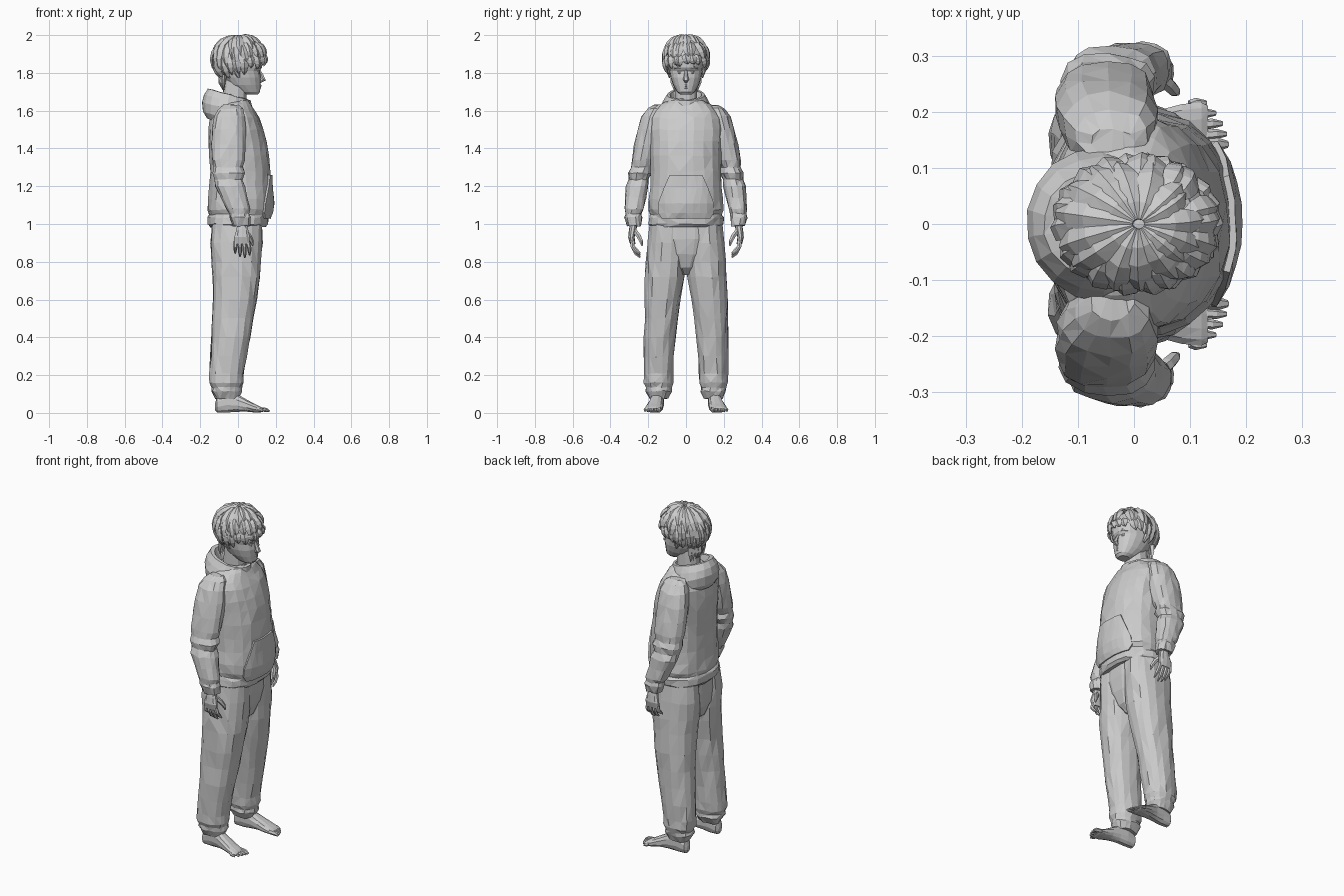
import bpy, bmesh, math, random
from mathutils import Vector
from mathutils.bvhtree import BVHTree

random.seed(4)
if "Cube" in bpy.data.objects:
    bpy.data.objects.remove(bpy.data.objects["Cube"])

grey = bpy.data.materials.new("light_grey")
grey.use_nodes = True
grey.diffuse_color = (0.6, 0.6, 0.6, 1)
bsdf = next(n for n in grey.node_tree.nodes if n.type == "BSDF_PRINCIPLED")
bsdf.inputs["Base Color"].default_value = grey.diffuse_color
bsdf.inputs["Roughness"].default_value = 0.8


def finish(bm, name):
    """Turn a bmesh into a flat-shaded, triangulated object."""
    bmesh.ops.recalc_face_normals(bm, faces=bm.faces)
    bmesh.ops.triangulate(bm, faces=bm.faces)
    mesh = bpy.data.meshes.new(name)
    bm.to_mesh(mesh)
    mesh.materials.append(grey)
    obj = bpy.data.objects.new(name, mesh)
    bpy.context.collection.objects.link(obj)
    return obj


def skin(bm, loops):
    """Bridge successive vertex loops and cap both ends."""
    rings = [[bm.verts.new(p) for p in loop] for loop in loops]
    n = len(rings[0])
    for a, b in zip(rings, rings[1:]):
        for i in range(n):
            j = (i + 1) % n
            bm.faces.new((a[i], a[j], b[j], b[i]))
    bm.faces.new(rings[0])
    bm.faces.new(rings[-1])


def loft(bm, rows, n=16, power=2.3, jitter=0.0, tilt=0.0, along_x=False, side=1):
    """Rows are (height, low, high, y low, y high); four values mean symmetric in y."""
    loops = []
    for row in rows:
        h, a0, a1, y0, y1 = row if len(row) == 5 else (*row[:3], -row[3], row[3])
        loop = []
        for i in range(n):
            t = 2 * math.pi * (i + 0.5) / n
            c, s = math.cos(t), math.sin(t)
            c = math.copysign(abs(c) ** (2 / power), c)
            s = math.copysign(abs(s) ** (2 / power), s)
            a, y = (a0 + a1 + (a1 - a0) * c) / 2, (y0 + y1 + (y1 - y0) * s) / 2
            p = Vector((h, y * side, a)) if along_x else Vector((a, y * side, h + tilt * c * (a1 - a0) / 2))
            loop.append(p + Vector([random.uniform(-jitter, jitter) for _ in range(3)]))
        loops.append(loop)
    skin(bm, loops)


def tube(bm, points, widths, across, flat=1.0, n=6):
    """Tapered tube through points, with its wide axis along 'across'."""
    pts = [Vector(p) for p in points]
    loops = []
    for i, p in enumerate(pts):
        d = (pts[min(i + 1, len(pts) - 1)] - pts[max(i - 1, 0)]).normalized()
        u = (Vector(across) - d * d.dot(Vector(across))).normalized()
        v = d.cross(u) * flat
        loops.append([p + widths[i] * (u * math.cos(k * math.tau / n) + v * math.sin(k * math.tau / n))
                      for k in range(n)])
    skin(bm, loops)


# Hooded top: body with a gathered hem
bm = bmesh.new()
loft(bm, [(.985, -.15, .15, .185), (1.0, -.162, .162, .198), (1.035, -.163, .165, .2),
          (1.05, -.152, .165, .19), (1.075, -.16, .18, .2), (1.13, -.157, .182, .197),
          (1.2, -.152, .175, .192), (1.28, -.15, .17, .188), (1.36, -.152, .164, .188),
          (1.44, -.155, .152, .19), (1.5, -.155, .137, .195), (1.56, -.148, .112, .19),
          (1.6, -.135, .09, .17), (1.635, -.115, .07, .13), (1.66, -.09, .05, .08)],
     n=20, jitter=.004)
torso_tree = BVHTree.FromBMesh(bm)
finish(bm, "sweatshirt_body")

# Front pouch pocket, laid over the body
bm = bmesh.new()
rows = []
for z, w in ((1.03, .125), (1.06, .145), (1.11, .145), (1.19, .115), (1.26, .085)):
    row = []
    for k in range(9):
        y = w * (k / 4 - 1)
        hit = torso_tree.ray_cast(Vector((1, y, z)), Vector((-1, 0, 0)))[0]
        row.append(bm.verts.new(hit + Vector((.006, 0, 0))))
    rows.append(row)
for a, b in zip(rows, rows[1:]):
    for k in range(8):
        bm.faces.new((a[k], a[k + 1], b[k + 1], b[k]))
pocket = finish(bm, "front_pocket")
mod = pocket.modifiers.new("thickness", "SOLIDIFY")
mod.thickness, mod.offset = .012, 0

# Lowered hood around the neck
bm = bmesh.new()
loft(bm, [(1.53, -.165, .04, .11), (1.56, -.188, .06, .13), (1.61, -.192, .072, .137),
          (1.65, -.182, .075, .122), (1.685, -.162, .068, .1), (1.685, -.14, .055, .085),
          (1.65, -.12, .045, .075), (1.6, -.1, .04, .07)], n=18, power=2, jitter=.002, tilt=-.28)
finish(bm, "hood")

# Trousers: hips joining the two legs
bm = bmesh.new()
loft(bm, [(.73, -.06, .05, .03), (.77, -.11, .09, .08), (.84, -.138, .118, .15),
          (.92, -.143, .13, .19), (1.01, -.14, .13, .188)], jitter=.002)
finish(bm, "trouser_hips")

# Head and neck
bm = bmesh.new()
loft(bm, [(1.685, .04, .105, .03), (1.7, 0, .118, .048), (1.735, -.05, .12, .068),
          (1.775, -.08, .122, .082), (1.81, -.1, .116, .088), (1.828, -.11, .128, .09),
          (1.88, -.12, .13, .095), (1.94, -.1, .11, .08), (1.97, -.05, .06, .04)], n=18)
loft(bm, [(1.55, -.09, .05, .07), (1.64, -.085, .045, .06), (1.77, -.075, .05, .058)], n=12)
# nose and lips
tube(bm, [(.112, 0, 1.815), (.126, 0, 1.785), (.134, 0, 1.765), (.115, 0, 1.752)],
     [.007, .011, .016, .008], (0, 1, 0))
for z, w in ((1.732, .009), (1.722, .008)):
    tube(bm, [(.108, -.026, z), (.117, 0, z), (.108, .026, z)], [.002, w, .002], (0, 0, 1), .8)
for s in (-1, 1):
    # brows, eyes and ears
    tube(bm, [(.117, .014 * s, 1.824), (.116, .04 * s, 1.832), (.095, .064 * s, 1.824)],
         [.004, .008, .003], (0, 0, 1))
    tube(bm, [(.113, .018 * s, 1.802), (.11, .036 * s, 1.803), (.095, .055 * s, 1.801)],
         [.002, .008, .002], (0, 0, 1), .6)
    tube(bm, [(0, .09 * s, 1.84), (-.012, .098 * s, 1.815), (.005, .088 * s, 1.775)],
         [.01, .02, .007], (1, 0, 0), .5)
finish(bm, "head")

# Hair: a cap under rows of tapering locks
centre, size = Vector((.008, 0, 1.865)), Vector((.142, .118, .128))


def on_scalp(angle, drop, scale):
    d = Vector((math.sin(drop) * math.cos(angle), math.sin(drop) * math.sin(angle), math.cos(drop)))
    return centre + Vector([a * b for a, b in zip(d, size)]) * scale


bm = bmesh.new()
bmesh.ops.create_icosphere(bm, subdivisions=3, radius=1)
for v in bm.verts:
    v.co = centre + Vector([a * b * .93 for a, b in zip(v.co, size)])
face_side = [v for v in bm.verts if v.co.z < 1.855 and v.co.x > .03 or v.co.z < 1.76]
bmesh.ops.delete(bm, geom=face_side, context="VERTS")
for count, start, trim, width, lift in ((22, 75, 0, .024, .95), (20, 38, 22, .026, .99), (15, 4, 50, .026, 1.02)):
    for k in range(count):
        angle = math.tau * (k + random.uniform(-.25, .25)) / count
        front = math.cos(angle)
        end = 122 - 23 * front - trim + random.uniform(-6, 8)
        swirl = random.uniform(-.05, .25)
        pts, wid = [], []
        for i in range(6):
            f = i / 5
            drop = math.radians(start + (end - start) * f)
            pts.append(on_scalp(angle + swirl * f, drop, lift + .04 * math.sin(f * 2.6)))
            wid.append(width * (.35, .8, 1, .9, .6, .06)[i])
        tube(bm, pts, wid, (-math.sin(angle), math.cos(angle), 0), .5, 4)
# nape locks
for k in range(7):
    y = (k - 3) * .022
    tube(bm, [(-.09 + abs(y) * .3, y, 1.79), (-.095 + abs(y) * .3, y, 1.75), (-.075, y * .9, 1.7)],
         [.018, .016, .001], (0, 1, 0), .6, 4)
finish(bm, "hair")

for side, label in ((1, "left"), (-1, "right")):
    # Sleeve with elbow folds and a gathered cuff
    bm = bmesh.new()
    loft(bm, [(1.63, -.08, .0, .1, .17), (1.61, -.105, .025, .11, .205), (1.57, -.125, .037, .11, .235),
              (1.5, -.138, .042, .12, .258), (1.42, -.14, .042, .14, .275), (1.34, -.137, .036, .162, .29),
              (1.3, -.13, .026, .18, .29), (1.27, -.135, .036, .178, .306), (1.235, -.122, .024, .196, .302),
              (1.2, -.12, .04, .197, .318), (1.14, -.09, .05, .21, .321), (1.08, -.062, .063, .223, .327),
              (1.055, -.045, .06, .236, .32), (1.035, -.045, .068, .234, .325), (.99, -.03, .068, .238, .312)],
         n=14, jitter=.004, side=side)
    finish(bm, label + "_sleeve")

    # Hand with curled fingers and thumb
    bm = bmesh.new()
    loft(bm, [(1.0, -.005, .048, .257, .297), (.97, -.01, .055, .262, .302), (.93, -.022, .065, .272, .306),
              (.895, -.022, .062, .268, .297)], n=10, side=side)
    for k, reach in enumerate((.845, .827, .822, .835)):
        x = -.012 + k * .021
        tube(bm, [(x, .285 * side, .91), (x * 1.15, .283 * side, .88), (x * 1.2, .266 * side, reach + .022),
                  (x * 1.2, .242 * side, reach)], [.012, .0115, .01, .004], (1, 0, 0))
    tube(bm, [(.035, .272 * side, .965), (.06, .25 * side, .935), (.072, .238 * side, .91),
              (.078, .232 * side, .885)], [.014, .013, .011, .004], (1, 0, 0))
    finish(bm, label + "_hand")

    # Trouser leg with a bunched ankle
    bm = bmesh.new()
    loft(bm, [(1.0, -.138, .128, .003, .192), (.9, -.146, .131, .001, .203), (.8, -.14, .122, .001, .212),
              (.72, -.135, .115, .008, .217), (.6, -.134, .1, .03, .22), (.5, -.136, .083, .043, .221),
              (.4, -.14, .064, .055, .222), (.3, -.146, .046, .063, .222), (.21, -.152, .03, .069, .222),
              (.16, -.152, .028, .068, .223), (.135, -.138, .02, .078, .213), (.115, -.143, .02, .076, .212),
              (.075, -.122, .002, .095, .195)], n=16, jitter=.004, side=side)
    finish(bm, label + "_trouser_leg")

    # Bare foot with five toes
    bm = bmesh.new()
    loft(bm, [(-.122, .015, .05, .135, .165), (-.112, .002, .085, .12, .18), (-.06, 0, .12, .115, .185),
              (-.01, .004, .105, .118, .19), (.04, .006, .075, .12, .203), (.085, .002, .05, .122, .215),
              (.12, .002, .033, .128, .218), (.132, .006, .024, .135, .212)],
         n=12, along_x=True, side=side)
    for k in range(5):
        y, tip = .138 + k * .0185, .167 - .004 * k * k * .6
        r = .0125 if k == 0 else .009
        tube(bm, [(.1, y * side, .02), (tip - .018, (y + .004) * side, .016), (tip, (y + .004) * side, .009)],
             [r, r, r * .5], (0, 1, 0))
    finish(bm, label + "_foot")
